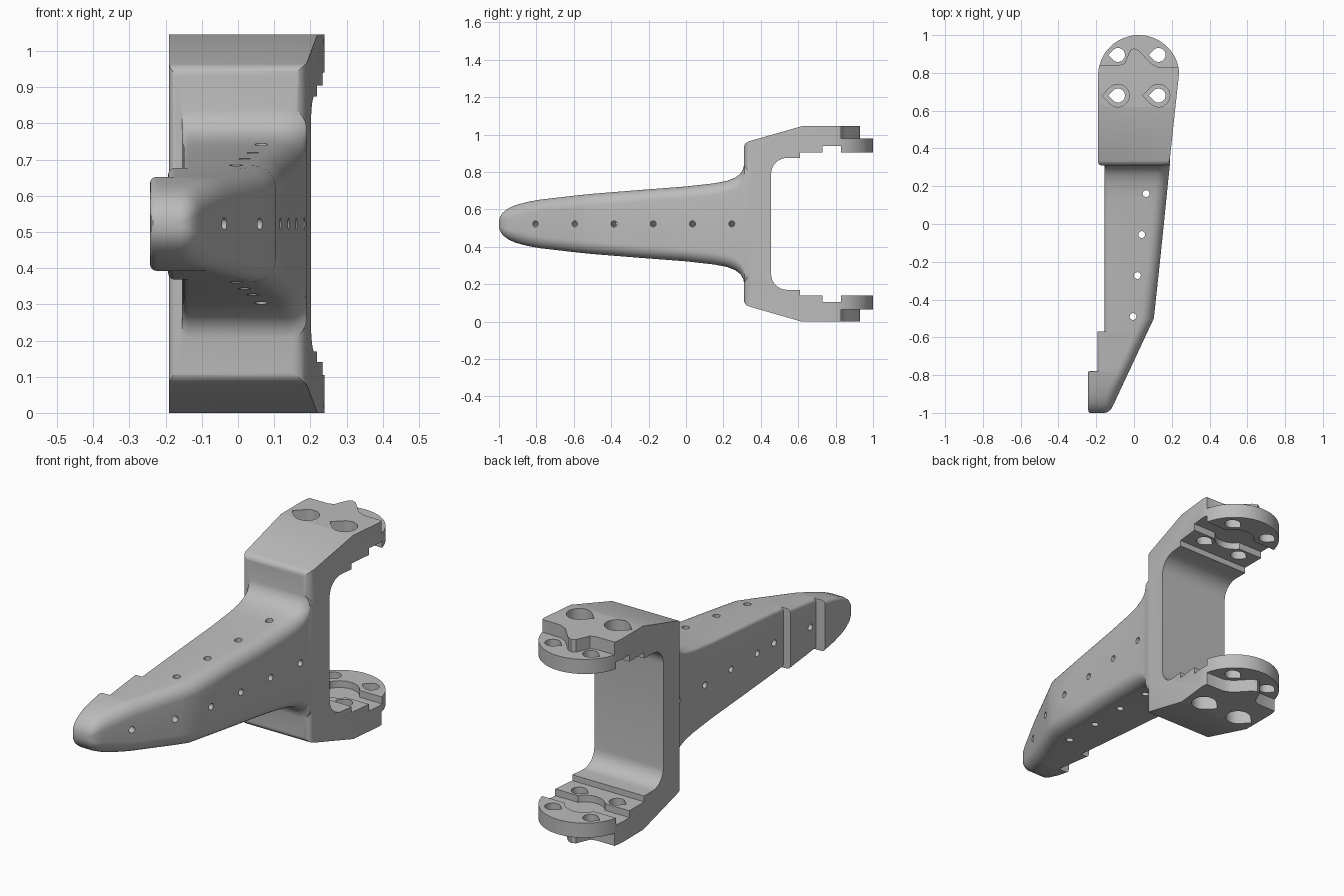
import bpy, bmesh, math
from mathutils import Vector

cube = bpy.data.objects.get("Cube")
if cube:
    bpy.data.objects.remove(cube, do_unlink=True)

MID = 0.5225      # height of the symmetry plane
TOP = 2 * MID
DISC = (0.025, 0.785)

grey = bpy.data.materials.new("plain grey")
grey.use_nodes = True
grey.diffuse_color = (0.5, 0.5, 0.5, 1)
grey.node_tree.nodes["Principled BSDF"].inputs["Base Color"].default_value = (0.5, 0.5, 0.5, 1)


def loft(name, rings):
    """Skin a list of equal-length closed rings and cap both ends."""
    bm = bmesh.new()
    loops = [[bm.verts.new(p) for p in ring] for ring in rings]
    for a, b in zip(loops, loops[1:]):
        for i in range(len(a)):
            j = (i + 1) % len(a)
            bm.faces.new((a[i], a[j], b[j], b[i]))
    bm.faces.new(loops[0])
    bm.faces.new(loops[-1])
    bmesh.ops.recalc_face_normals(bm, faces=bm.faces)
    mesh = bpy.data.meshes.new(name)
    bm.to_mesh(mesh)
    bm.free()
    mesh.materials.append(grey)
    obj = bpy.data.objects.new(name, mesh)
    bpy.context.collection.objects.link(obj)
    return obj


def plan_prism(name, pts, lo, hi):
    return loft(name, [[(x, y, z) for x, y in pts] for z in (lo, hi)])


def side_prism(name, pts, lo, hi):
    return loft(name, [[(x, y, z) for y, z in pts] for x in (lo, hi)])


def arc(cx, cy, r, start, end, n=8):
    angles = [math.radians(start + (end - start) * i / n) for i in range(n + 1)]
    return [(cx + r * math.cos(a), cy + r * math.sin(a)) for a in angles]


def combine(obj, tool, operation):
    """Apply a boolean and remove the helper."""
    tool.hide_render = True
    mod = obj.modifiers.new("cut", "BOOLEAN")
    mod.operation, mod.object, mod.solver = operation, tool, "EXACT"
    graph = bpy.context.evaluated_depsgraph_get()
    old = obj.data
    mesh = bpy.data.meshes.new_from_object(obj.evaluated_get(graph))
    obj.modifiers.clear()
    obj.data = mesh
    bpy.data.meshes.remove(old)
    bpy.data.objects.remove(tool, do_unlink=True)


def teardrop(x, y, r):
    return arc(x, y, r, -135, 135, 20) + [(x - 1.41 * r, y)]


def at_both_ends(lo, hi):
    return ((lo, hi), (TOP - hi, TOP - lo))


# Fork: upper half of the side profile, mirrored to the lower arm
upper = [(1.05, TOP)] + [(0.62, TOP)] + arc(0.345, 0.93, 0.035, 108, 180)
inner = arc(0.54, 0.79, 0.085, 180, 90) + [(0.61, 0.875), (0.61, 0.905), (1.05, 0.905)]
profile = upper + [(y, TOP - z) for y, z in reversed(upper)]
profile += [(y, TOP - z) for y, z in reversed(inner)] + inner
bracket = side_prism("bracket_body", profile, -0.4, 0.4)

# Fork outline from above: rounded front corners, round back end
outline = arc(-0.17, 0.33, 0.02, 180, 270) + arc(0.15, 0.35, 0.04, 270, 354)
outline += arc(*DISC, 0.215, 5, 180, 40)
combine(bracket, plan_prism("outline", outline, -0.2, 1.3), "INTERSECT")

# Tapering arm: station y, half height, left x, right x
stations = [
    (-1.0, 0.015, -0.235, -0.155), (-0.995, 0.036, -0.24, -0.139),
    (-0.98, 0.06, -0.243, -0.121), (-0.95, 0.083, -0.243, -0.105),
    (-0.91, 0.101, -0.243, -0.087), (-0.85, 0.117, -0.243, -0.059),
    (-0.78, 0.13, -0.243, -0.026), (-0.778, 0.13, -0.193, -0.025),
    (-0.57, 0.154, -0.193, 0.072), (-0.568, 0.154, -0.155, 0.073),
    (-0.5, 0.161, -0.155, 0.105), (-0.25, 0.181, -0.155, 0.132),
    (0.0, 0.2, -0.155, 0.158), (0.15, 0.217, -0.155, 0.173),
    (0.22, 0.23, -0.155, 0.18), (0.265, 0.248, -0.155, 0.185),
    (0.292, 0.27, -0.155, 0.188), (0.306, 0.295, -0.155, 0.189),
    (0.312, 0.325, -0.155, 0.19), (0.36, 0.325, -0.155, 0.1905)]
rings = []
for y, half, left, right in stations:
    big, small = min(0.065, half * 0.65, (right - left) * 0.6), min(0.018, half * 0.4)
    ring = arc(right - big, half - big, big, 0, 90)
    ring += arc(left + small, half - small, small, 90, 180, 5)
    ring += [(x, -z) for x, z in reversed(ring)]
    rings.append([(x, y, MID + z) for x, z in ring])
combine(bracket, loft("tapering_arm", rings), "UNION")

# Stepped back edge on the outside of both fork ends
step = [(-0.4, 0.84), (-0.08, 0.84), (-0.05, 0.85), (-0.02, 0.92), (0, 0.93), (0.025, 0.92),
        (0.09, 0.85), (0.13, 0.83), (0.4, 0.825), (0.4, 1.2), (-0.4, 1.2)]
for lo, hi in at_both_ends(0.98, 1.2):
    combine(bracket, plan_prism("step", step, lo, hi), "DIFFERENCE")

# Inside recesses: straight bar with a round centre
bar = [(-0.4, 0.73), (0.4, 0.73), (0.4, 0.83), (-0.4, 0.83)]
for lo, hi in at_both_ends(0.88, 0.94):
    combine(bracket, plan_prism("bar_recess", bar, lo, hi), "DIFFERENCE")
    hub = arc(*DISC, 0.095, 0, 345, 23)
    combine(bracket, plan_prism("hub_recess", hub, lo, hi), "DIFFERENCE")

# Mounting holes, the front pair countersunk
for x in (-0.085, 0.13):
    for y in (0.68, 0.895):
        combine(bracket, plan_prism("bolt_hole", teardrop(x, y, 0.037), -0.1, 1.2), "DIFFERENCE")
    for lo, hi in at_both_ends(0.975, 1.2):
        combine(bracket, plan_prism("head_hole", teardrop(x, 0.68, 0.06), lo, hi), "DIFFERENCE")

# Small vertical holes along the arm
for i in range(4):
    circle = arc(-0.005 + i * 0.023, -0.49 + i * 0.217, 0.018, 0, 345, 23)
    combine(bracket, plan_prism("pin_hole", circle, 0.1, 0.95), "DIFFERENCE")

# Small cross holes, square to the slanted side
for i in range(6):
    y = -0.805 + i * 0.21
    slant = -0.47 if y < -0.5 else -0.103
    x = 0.105 + (y + 0.5) * -slant
    axis = Vector((1, slant, 0)).normalized()
    side = axis.cross(Vector((0, 0, 1)))
    circle = arc(0, 0, 0.016, 0, 345, 23)
    ends = [[Vector((x, y, MID)) + axis * d + side * u + Vector((0, 0, v)) for u, v in circle]
            for d in (-0.5, 0.08)]
    combine(bracket, loft("cross_hole", ends), "DIFFERENCE")

# Smooth shading with sharp edges kept
bpy.ops.object.select_all(action="DESELECT")
bracket.select_set(True)
bpy.context.view_layer.objects.active = bracket
bpy.ops.object.shade_smooth_by_angle(angle=math.radians(30))
